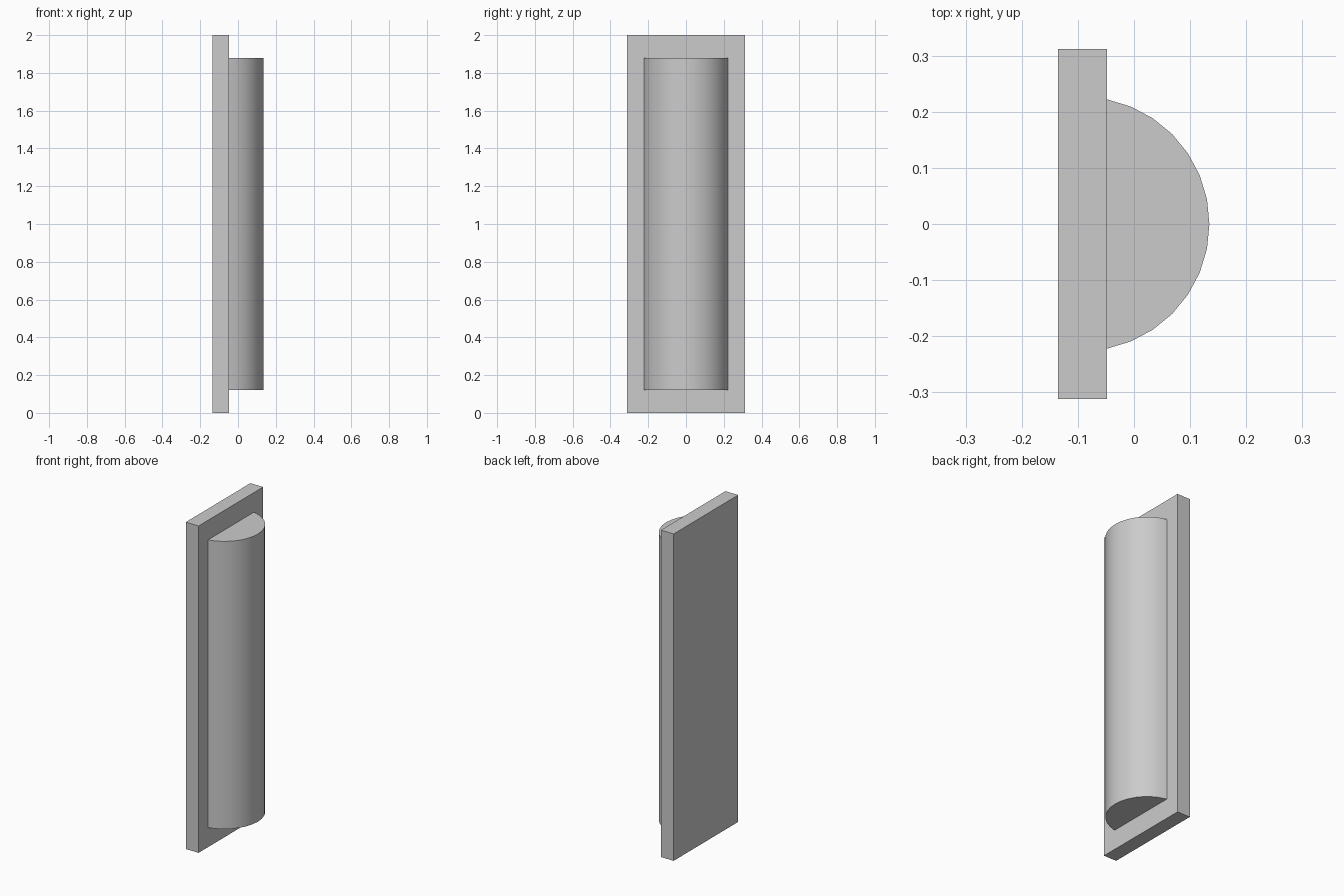
import bpy, bmesh, math

if "Cube" in bpy.data.objects:
    bpy.data.objects.remove(bpy.data.objects["Cube"])


def extrude_profile(name, profile, z0, z1):
    """Closed prism from an xy outline, flat ends, smooth rounded sides."""
    bm = bmesh.new()
    base = bm.faces.new([bm.verts.new((x, y, z0)) for x, y in profile])
    top = bmesh.ops.extrude_face_region(bm, geom=[base], use_keep_orig=True)
    verts = [v for v in top["geom"] if isinstance(v, bmesh.types.BMVert)]
    bmesh.ops.translate(bm, verts=verts, vec=(0, 0, z1 - z0))
    bmesh.ops.recalc_face_normals(bm, faces=bm.faces)
    mesh = bpy.data.meshes.new(name)
    bm.to_mesh(mesh)
    bm.free()
    obj = bpy.data.objects.new(name, mesh)
    bpy.context.collection.objects.link(obj)
    bpy.ops.object.select_all(action="DESELECT")
    obj.select_set(True)
    bpy.context.view_layer.objects.active = obj
    bpy.ops.object.shade_smooth_by_angle(angle=math.radians(30))
    return obj


BACK, FRONT, HALF_W = -0.135, -0.048, 0.312

# Flat wall plate
extrude_profile("back_plate", [(BACK, -HALF_W), (FRONT, -HALF_W),
                               (FRONT, HALF_W), (BACK, HALF_W)], 0.0, 2.0)

# Rounded shade: 14 steps of a 32-sided circle, closed flat against the plate
RADIUS, CENTRE_X = 0.2264, -0.092
arc = [(CENTRE_X + RADIUS * math.cos(a), RADIUS * math.sin(a))
       for a in (math.tau / 32 * i for i in range(-7, 8))]
extrude_profile("shade", arc, 0.12, 1.88)
